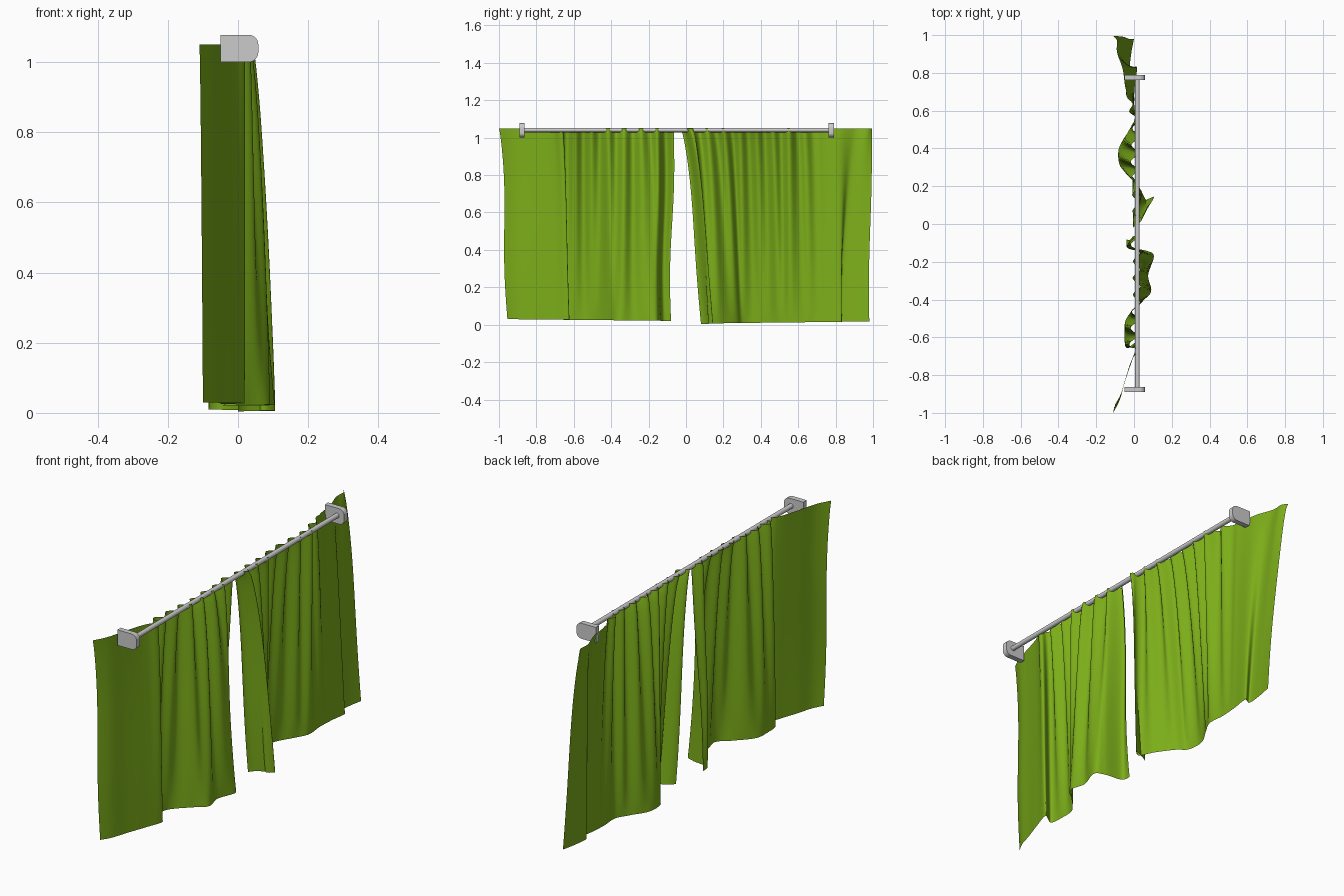
import bpy, bmesh, math

if "Cube" in bpy.data.objects:
    bpy.data.objects.remove(bpy.data.objects["Cube"])

green = bpy.data.materials.new("green_cloth")
green.diffuse_color = (0.2, 0.42, 0.01, 1)
green.use_nodes = True
green.node_tree.nodes["Principled BSDF"].inputs["Base Color"].default_value = green.diffuse_color


def spline(pts, t):
    """Catmull-Rom point at t in 0..1 along a list of (y, x) points."""
    n = len(pts) - 1
    i = min(int(t * n), n - 1)
    f = t * n - i
    a, b, c, d = (pts[min(max(k, 0), n)] for k in (i - 1, i, i + 1, i + 2))
    return [0.5 * (2 * q + (r - p) * f + (2 * p - 5 * q + 4 * r - s) * f ** 2
                   + (3 * q - p - 3 * r + s) * f ** 3)
            for p, q, r, s in zip(a, b, c, d)]


def curtain(name, top, bottom, z_ends, bow, nu=150, nv=36):
    """Pleated cloth lofted from a top path to a bottom path."""
    bm = bmesh.new()
    rows = []
    for j in range(nv + 1):
        h = j / nv
        blend = h ** 0.65
        row = []
        for i in range(nu + 1):
            t = i / nu
            (yt, xt), (yb, xb) = spline(top, t), spline(bottom, t)
            # small gathers on the rod that fade downwards and at the outer end
            gather = max(0, min(1, (0.72 - abs(yt)) / 0.12)) * (1 - h) ** 0.7
            x = xt + (xb - xt) * blend + 0.02 * gather * math.sin(yt * math.tau / 0.088)
            y = yt + (yb - yt) * blend
            y += bow * math.sin(math.tau * h) * (2 * t - 1) ** 2
            zb = z_ends[0] + (z_ends[1] - z_ends[0]) * t
            row.append(bm.verts.new((x, y, 1.05 + (zb - 1.05) * h)))
        rows.append(row)
    for a, b in zip(rows, rows[1:]):
        for i in range(nu):
            bm.faces.new((a[i], b[i], b[i + 1], a[i + 1]))
    for f in bm.faces:
        f.smooth = True
    me = bpy.data.meshes.new(name)
    bm.to_mesh(me)
    bm.free()
    me.materials.append(green)
    bpy.context.collection.objects.link(bpy.data.objects.new(name, me))


# Curtain panels, paths as (y, x) with matching points top and bottom
curtain("left_curtain",
        [(-1, -.11), (-.93, -.075), (-.84, -.05), (-.74, -.02), (-.665, .015), (-.65, -.01),
         (-.58, .0), (-.5, .005), (-.43, .012), (-.36, .015), (-.27, .012), (-.2, .015),
         (-.16, .012), (-.12, .005), (-.065, .0)],
        [(-.955, -.1), (-.9, -.07), (-.82, -.045), (-.72, -.01), (-.625, .018), (-.655, -.04),
         (-.58, -.05), (-.5, -.04), (-.42, .03), (-.36, .09), (-.27, .075), (-.17, .105),
         (-.14, .06), (-.125, -.03), (-.08, -.04)],
        (.03, .02), 0.008)
curtain("right_curtain",
        [(-.03, .015), (.0, .02), (.03, .02), (.05, .012), (.12, .01), (.2, .01), (.28, .0),
         (.37, .005), (.46, .008), (.55, .01), (.62, -.015), (.72, -.045), (.82, -.06),
         (.91, -.09), (.97, -.09), (.995, -.11)],
        [(.08, .0), (.11, .03), (.145, .105), (.12, .07), (.19, .03), (.27, -.03), (.31, -.075),
         (.4, -.08), (.49, -.03), (.56, .005), (.65, .0), (.74, .005), (.83, .015),
         (.82, -.02), (.9, -.015), (.98, .0)],
        (.004, .018), 0.004)

# Rod
bpy.ops.mesh.primitive_cylinder_add(vertices=24, radius=.012, depth=1.655,
                                    location=(.018, -.0475, 1.041),
                                    rotation=(math.pi / 2, 0, 0))
bpy.context.object.name = "rod"
bpy.ops.object.shade_smooth_by_angle()


# End brackets: plates with the two +x corners rounded
def bracket(name, y0, y1):
    r = .028
    prof = [(-.05, 1.078), (-.05, 1.0)]
    for cz, a0 in ((1.0 + r, -90), (1.078 - r, 0)):
        for k in range(7):
            a = math.radians(a0 + 15 * k)
            prof.append((.058 - r + r * math.cos(a), cz + r * math.sin(a)))
    bm = bmesh.new()
    face = bm.faces.new([bm.verts.new((x, y0, z)) for x, z in prof])
    ext = bmesh.ops.extrude_face_region(bm, geom=[face])
    bmesh.ops.translate(bm, vec=(0, y1 - y0, 0),
                        verts=[v for v in ext["geom"] if isinstance(v, bmesh.types.BMVert)])
    bmesh.ops.recalc_face_normals(bm, faces=bm.faces)
    me = bpy.data.meshes.new(name)
    bm.to_mesh(me)
    bm.free()
    bpy.context.collection.objects.link(bpy.data.objects.new(name, me))


bracket("left_bracket", -.89, -.863)
bracket("right_bracket", .763, .79)
